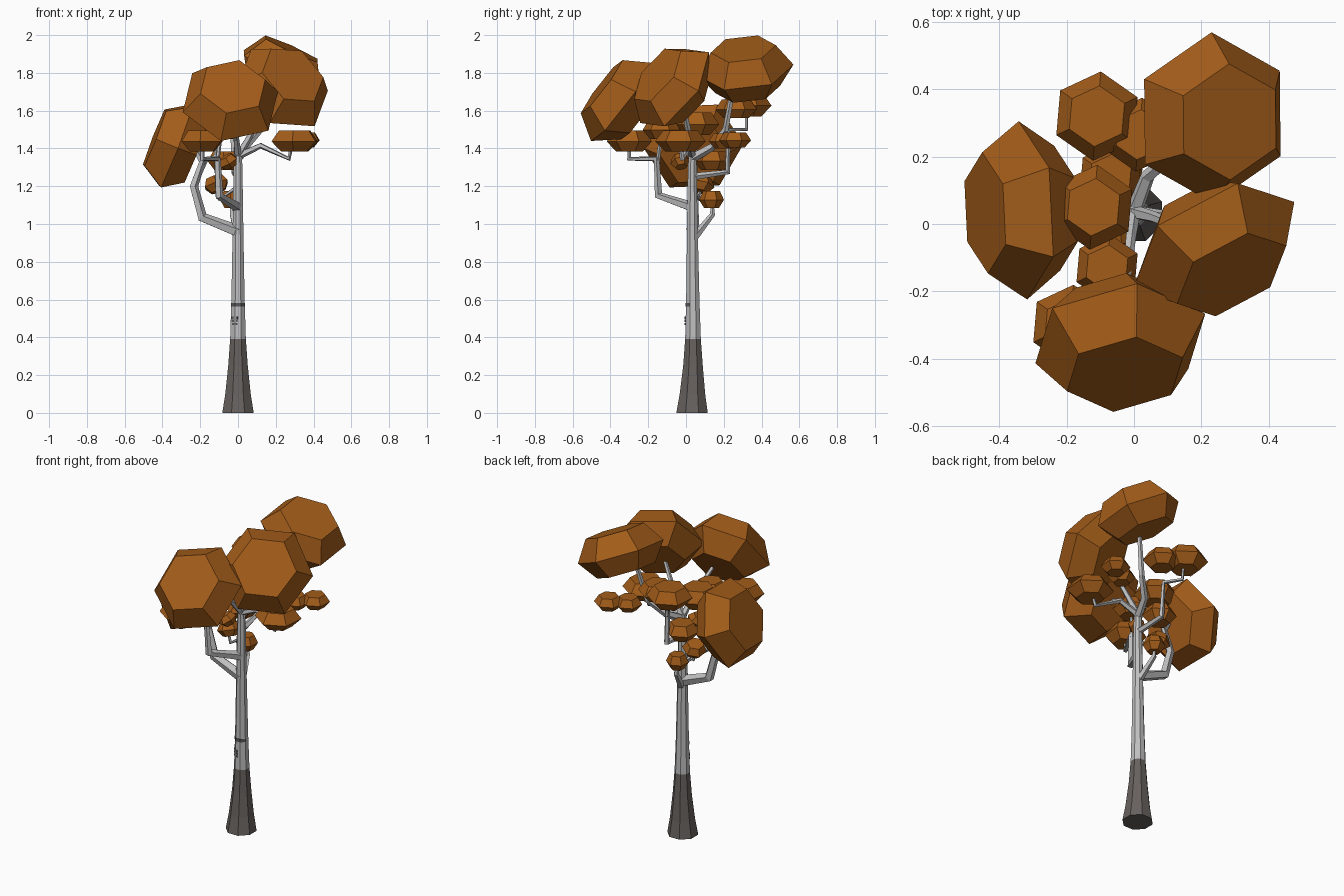
import bpy, bmesh, math
from mathutils import Vector, Quaternion

if "Cube" in bpy.data.objects:
    bpy.data.objects.remove(bpy.data.objects["Cube"])


def material(name, col):
    m = bpy.data.materials.new(name)
    m.diffuse_color = (*col, 1)
    m.use_nodes = True
    m.node_tree.nodes["Principled BSDF"].inputs["Base Color"].default_value = m.diffuse_color
    return m


LEAF = material("autumn_brown", (0.365, 0.108, 0.010))
PALE = material("pale_bark", (0.52, 0.52, 0.52))
DARK = material("dark_bark", (0.135, 0.120, 0.112))
SCAR = material("bark_scar", (0.10, 0.10, 0.10))


def loft(name, rings, mats):
    """Mesh skinned over a list of equal rings, with flat end caps."""
    bm = bmesh.new()
    vs = [[bm.verts.new(p) for p in r] for r in rings]
    n = len(vs[0])
    for a, b in zip(vs, vs[1:]):
        for i in range(n):
            j = (i + 1) % n
            bm.faces.new((a[i], a[j], b[j], b[i]))
    bm.faces.new(vs[0][::-1])
    bm.faces.new(vs[-1])
    bmesh.ops.recalc_face_normals(bm, faces=bm.faces)
    me = bpy.data.meshes.new(name)
    bm.to_mesh(me)
    bm.free()
    for m in mats:
        me.materials.append(m)
    ob = bpy.data.objects.new(name, me)
    bpy.context.collection.objects.link(ob)
    return ob


def circle(c, r, n, q=Quaternion(), z=0.0, spin=0.0):
    c = Vector(c)
    return [c + q @ Vector((r * math.cos(spin + math.tau * i / n),
                            r * math.sin(spin + math.tau * i / n), z))
            for i in range(n)]


def branch(name, pts, r0, r1, sides=5):
    """Tapering tube along a bent path."""
    pts = [Vector(p) for p in pts]
    last = len(pts) - 1
    prev, q, rings = Vector((0, 0, 1)), Quaternion(), []
    for i, p in enumerate(pts):
        t = Vector()
        if i < last:
            t += (pts[i + 1] - p).normalized()
        if i > 0:
            t += (p - pts[i - 1]).normalized()
        t.normalize()
        q = prev.rotation_difference(t) @ q
        prev = t
        rings.append(circle(p, r0 + (r1 - r0) * i / last, sides, q))
    return loft(name, rings, [PALE])


def clump(name, c, r, h, normal=(0, 0, 1), spin=90, low=0.6, cap=0.68):
    """Flattened six-sided leaf clump facing along normal."""
    q = Vector((0, 0, 1)).rotation_difference(Vector(normal).normalized())
    s = math.radians(spin)
    rings = [circle(c, r * k, 6, q, h * z, s)
             for k, z in ((low, -1), (1.0, -0.05), (cap, 1))]
    return loft(name, rings, [LEAF])


# trunk: z, radius, x, y ; dark at the foot
profile = [(0, .090, 0, .032), (.1, .073, 0, .034), (.25, .056, 0, .037),
           (.39, .045, 0, .037), (.6, .038, 0, .036), (.95, .031, 0, .034),
           (1.2, .027, 0, .033), (1.38, .023, 0, .035)]
trunk = loft("trunk", [circle((x, y, z), r, 8, spin=math.pi / 8)
                       for z, r, x, y in profile], [PALE, DARK])
for f in trunk.data.polygons:
    f.material_index = 1 if f.center.z < .39 else 0


# bark scars: thin plates wrapped on the front of the trunk
def scar(name, z0, z1, r, a0, a1, n):
    rows = []
    bm = bmesh.new()
    for z in (z0, z1):
        for rad in (r, r - .006):
            angles = [math.radians(a0 + (a1 - a0) * i / n) for i in range(n + 1)]
            rows.append([bm.verts.new((rad * math.cos(a), .036 + rad * math.sin(a), z))
                         for a in angles])
    lo, li, ho, hi = rows
    for a, b in ((lo, ho), (ho, hi), (hi, li), (li, lo)):
        for i in range(n):
            bm.faces.new((a[i], a[i + 1], b[i + 1], b[i]))
    for i in (0, n):
        bm.faces.new((lo[i], ho[i], hi[i], li[i]))
    bmesh.ops.recalc_face_normals(bm, faces=bm.faces)
    me = bpy.data.meshes.new(name)
    bm.to_mesh(me)
    bm.free()
    me.materials.append(SCAR)
    bpy.context.collection.objects.link(bpy.data.objects.new(name, me))


scar("bark_ring", .562, .582, .0405, 202.5, 337.5, 3)
for k, z in enumerate((.465, .482, .498)):
    scar(f"bark_notch_{k}", z, z + .012, .0435, 222 - 6 * k, 268, 1)

# main branches
branch("left_branch", [(0, .035, .96), (-.19, .04, 1.035), (-.235, .04, 1.2),
                       (-.19, .04, 1.33), (-.24, .04, 1.42)], .034, .015)
branch("left_fork", [(-.235, .04, 1.2), (-.17, .05, 1.34), (-.12, .05, 1.36),
                     (-.12, .05, 1.5)], .015, .009)
branch("front_branch", [(0, .03, 1.09), (-.1, -.145, 1.15), (-.11, -.155, 1.345),
                        (-.19, -.3, 1.345), (-.19, -.3, 1.42)], .028, .01)
branch("front_fork", [(-.11, -.15, 1.33), (-.09, -.13, 1.48)], .012, .009)
branch("low_back_branch", [(0, .045, .93), (-.03, .14, 1.05), (-.035, .14, 1.1)], .022, .008)
branch("back_branch", [(0, .035, 1.25), (-.02, .22, 1.275), (-.03, .225, 1.5),
                       (-.09, .32, 1.5), (-.1, .32, 1.6)], .02, .008)
branch("right_branch", [(0, .035, 1.36), (.12, .02, 1.415), (.27, -.02, 1.345),
                        (.285, -.03, 1.42)], .02, .01)
branch("top_branch", [(0, .035, 1.35), (.04, .14, 1.41), (.12, .21, 1.5),
                      (.17, .25, 1.72)], .026, .013)
branch("top_right_branch", [(0, .035, 1.36), (.06, .02, 1.46), (.16, -.02, 1.65)], .022, .012)
branch("top_front_branch", [(0, .035, 1.36), (-.01, -.04, 1.45), (-.03, -.22, 1.58)], .02, .012)
branch("twig", [(0, .035, 1.2), (-.1, .07, 1.13), (-.115, .07, 1.19)], .012, .008)

# large leaf clumps
clump("back_canopy", (.235, .315, 1.82), .255, .118, (.41, -.1, .9), 32, low=.68)
clump("right_canopy", (.24, -.065, 1.725), .27, .118, (.42, -.72, .54), 86)
clump("front_canopy", (-.04, -.345, 1.65), .268, .128, (.1, -.79, .6), 82)
clump("left_canopy", (-.335, .04, 1.415), .265, .115, (-.92, -.06, .36), 91, low=.7)

# small leaf clumps: x, y, z, radius, half height
small = [(-.11, .32, 1.63, .133, .06), (-.12, .05, 1.53, .126, .06),
         (-.08, -.13, 1.5, .1, .05), (.015, .265, 1.61, .11, .05),
         (-.19, -.3, 1.44, .12, .055), (.3, -.03, 1.44, .135, .055),
         (.355, .26, 1.445, .085, .04), (.26, .2, 1.44, .08, .04),
         (-.07, .14, 1.335, .1, .05), (-.035, .135, 1.13, .066, .045)]
for i, (x, y, z, r, h) in enumerate(small):
    clump(f"small_clump_{i}", (x, y, z), r, h, spin=85)
clump("tilted_clump_low", (-.115, .08, 1.21), .072, .04, (-.3, .2, .9))
clump("tilted_clump_mid", (-.05, -.03, 1.33), .055, .033, (-.5, -.2, .85))
